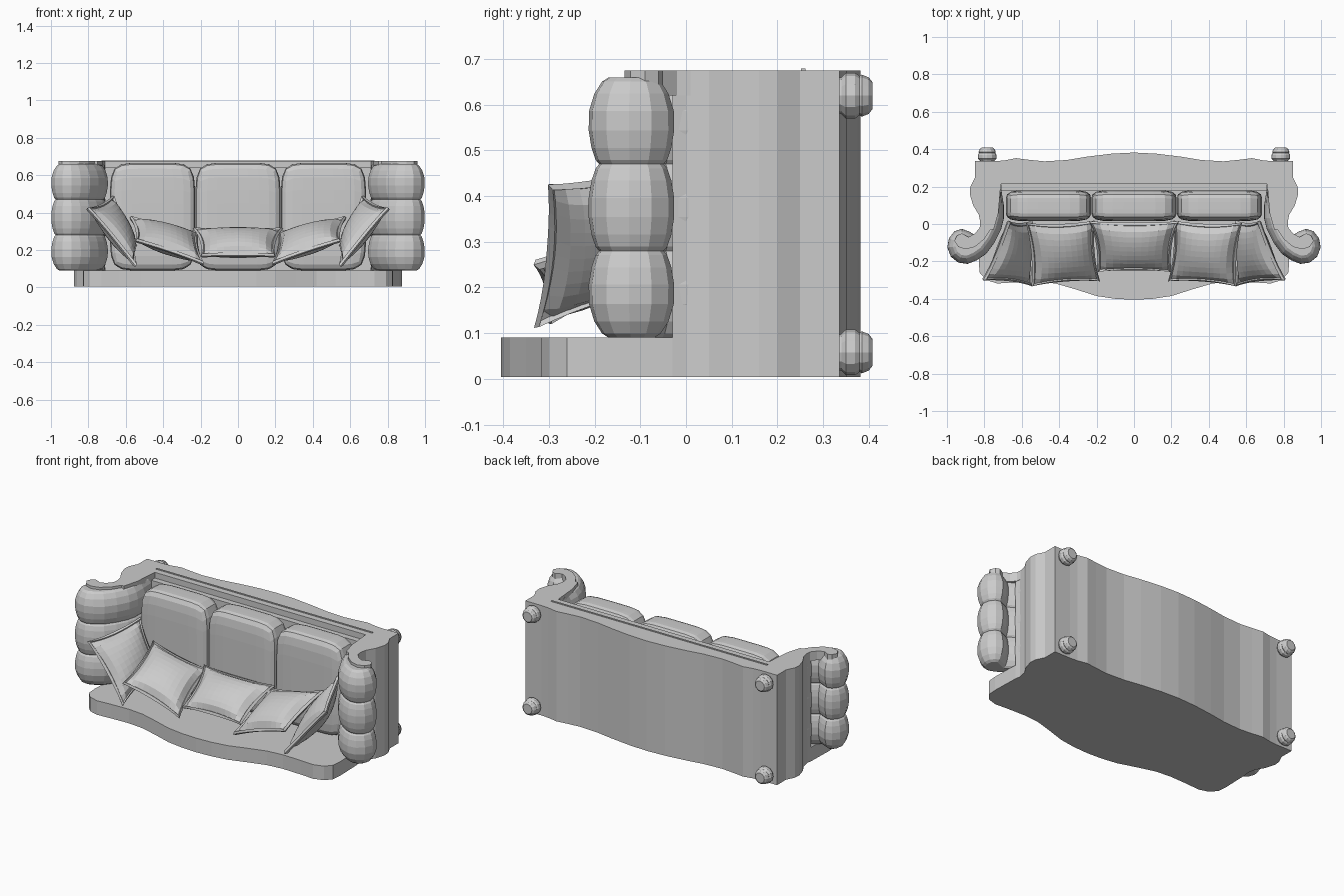
import bpy, bmesh, math
from mathutils import Vector

if "Cube" in bpy.data.objects:
    bpy.data.objects.remove(bpy.data.objects["Cube"])


def finish(name, bm, mirror=False):
    bmesh.ops.recalc_face_normals(bm, faces=bm.faces)
    me = bpy.data.meshes.new(name)
    bm.to_mesh(me)
    bm.free()
    ob = bpy.data.objects.new(name, me)
    bpy.context.collection.objects.link(ob)
    if mirror:
        m = ob.modifiers.new("Mirror", 'MIRROR')
        m.use_mirror_merge = False
    return ob


def loft(name, rings, mirror=False):
    """Skin a stack of closed rings and cap both ends."""
    bm = bmesh.new()
    vs = [[bm.verts.new(p) for p in r] for r in rings]
    n = len(rings[0])
    for a, b in zip(vs, vs[1:]):
        for i in range(n):
            bm.faces.new((a[i], a[(i + 1) % n], b[(i + 1) % n], b[i]))
    bm.faces.new(vs[0])
    bm.faces.new(vs[-1])
    return finish(name, bm, mirror)


def slab(name, pts, z0, z1, mirror=False):
    return loft(name, [[(x, y, z) for x, y in pts] for z in (z0, z1)], mirror)


def both(pts):
    """Complete a half outline by reflecting it across x = 0."""
    return pts + [(-x, y) for x, y in reversed(pts) if x > 0]


def inset(pts, d):
    """Move an outline inward by d along its point normals."""
    area = sum(a[0] * b[1] - b[0] * a[1] for a, b in zip(pts, pts[1:] + pts[:1]))
    s = 1 if area > 0 else -1
    out = []
    for i, p in enumerate(pts):
        a, b = pts[i - 1], pts[(i + 1) % len(pts)]
        t = Vector((b[0] - a[0], b[1] - a[1])).normalized()
        out.append((p[0] - t.y * d * s, p[1] + t.x * d * s))
    return out


# wavy outlines
rail = [(0, .382), (.12, .376), (.25, .36), (.36, .342), (.48, .335), (.56, .343),
        (.63, .352), (.69, .34), (.74, .336), (.85, .336)]
side = [(.85, .25), (.875, .2), (.878, .16), (.86, .1), (.83, .05), (.82, 0), (.825, -.03)]
front = [(.83, -.2), (.825, -.26), (.79, -.3), (.73, -.318), (.64, -.312), (.52, -.308),
         (.42, -.318), (.31, -.35), (.2, -.385), (.1, -.4), (0, -.405)]

# wavy back panel and base-and-side frame
slab("back_panel", both(rail + side + front), .004, .09)
slab("base_frame", both(rail + side + [(.75, -.03), (.725, .06), (.712, .215), (0, .215)]), .006, .675)
slab("rail_ledge", both([(0, .22), (.712, .22), (.712, .18), (0, .18)]), .05, .64)
slab("rail_trim", both([(0, .262), (.73, .262), (.73, .252), (0, .252)]), .66, .679)

# rolled arms with three padded bulges
arm = [(.84, .12), (.71, .19), (.695, .1), (.695, .03), (.71, -.03), (.745, -.1), (.79, -.16),
       (.84, -.195), (.89, -.214), (.94, -.207), (.98, -.175), (.999, -.125), (.99, -.075),
       (.96, -.038), (.92, -.025), (.88, -.04), (.855, -.055), (.825, -.035), (.82, .03)]
rings = []
for k in range(3):
    for j in range(8):
        if k and not j:
            continue
        t = j / 7
        tt = (1 - math.cos(math.pi * t)) / 2
        pinch = 1 - math.sin(math.pi * tt) ** .6
        end = (k == 0 and t < .5) or (k == 2 and t > .5)
        d = pinch * (.045 if end else .024)
        rings.append([(x, y, .09 + .19 * (k + tt)) for x, y in inset(arm, d)])
loft("padded_arm", rings, True)

# scrolled trim on the arm fronts
slab("arm_scroll", [(.78, .22), (.72, .2), (.735, .05), (.76, -.02), (.8, -.08), (.85, -.122),
                    (.9, -.135), (.94, -.122), (.96, -.09), (.945, -.06), (.92, -.05),
                    (.885, -.07), (.85, -.05), (.825, -.02), (.82, .03), (.86, .11)],
     .62, .675, True)

# turned feet
foot = [(.32, .036), (.34, .04), (.35, .05), (.37, .05), (.38, .043), (.385, .046),
        (.4, .04), (.408, .03)]
for label, z in (("front", .62), ("rear", .058)):
    loft(label + "_foot", [[(.785 + r * math.cos(i * math.pi / 6), y, z + r * math.sin(i * math.pi / 6))
                            for i in range(12)] for y, r in foot], True)

# three seat cushions
for i in range(3):
    bm = bmesh.new()
    bmesh.ops.create_cube(bm, size=2)
    bmesh.ops.subdivide_edges(bm, edges=bm.edges[:], cuts=7, use_grid_fill=True)
    for v in bm.verts:
        c = v.co
        s = sum(abs(q) ** 6 for q in c) ** (1 / 6)
        v.co = Vector(((i - 1) * .457 + c.x / s * .228, .098 + c.y / s * .083, .378 + c.z / s * .288))
    finish("seat_cushion_%d" % (i + 1), bm)


def pillow(name, corners, thick, mirror):
    """Pinched pillow stretched between four corners, with piped edges."""
    a, b, c, d = map(Vector, corners)
    nrm = (b - a + c - d).cross(d - a + c - b).normalized()
    mid = (a + b + c + d) / 4
    N = 10

    def at(i, j, sgn):
        u, v = i / N * 2 - 1, j / N * 2 - 1
        uu = u * (1 - .1 * (1 - v * v))
        vv = v * (1 - .1 * (1 - u * u))
        s, t = (uu + 1) / 2, (vv + 1) / 2
        p = (a * (1 - s) + b * s) * (1 - t) + (d * (1 - s) + c * s) * t
        return p + nrm * sgn * thick * ((1 - u * u) * (1 - v * v)) ** .5

    bm = bmesh.new()
    for sgn in (-1, 1):
        g = [[bm.verts.new(at(i, j, sgn)) for j in range(N + 1)] for i in range(N + 1)]
        for i in range(N):
            for j in range(N):
                bm.faces.new((g[i][j], g[i + 1][j], g[i + 1][j + 1], g[i][j + 1]))
    bmesh.ops.remove_doubles(bm, verts=bm.verts[:], dist=.0005)
    finish(name, bm, mirror)

    # piping
    edge = [at(i, 0, 0) for i in range(N)] + [at(N, j, 0) for j in range(N)] \
        + [at(N - i, N, 0) for i in range(N)] + [at(0, N - j, 0) for j in range(N)]
    loops = []
    for k, p in enumerate(edge):
        out = (p - mid).normalized() * .012
        loops.append([p + out, p + nrm * .012, p - out, p - nrm * .012])
    bm = bmesh.new()
    vs = [[bm.verts.new(p) for p in l] for l in loops]
    for k in range(len(vs)):
        p, q = vs[k - 1], vs[k]
        for m in range(4):
            bm.faces.new((p[m], p[(m + 1) % 4], q[(m + 1) % 4], q[m]))
    finish(name + "_piping", bm, mirror)


# five throw pillows: lower edge first, then upper edge
pillow("centre_pillow", [(-.23, .01, .31), (.23, .01, .31), (.19, -.25, .17), (-.19, -.25, .17)], .06, False)
pillow("middle_pillow", [(.22, .01, .29), (.57, 0, .37), (.54, -.325, .25), (.19, -.3, .13)], .065, True)
pillow("outer_pillow", [(.55, .01, .22), (.67, .01, .48), (.8, -.295, .42), (.55, -.325, .12)], .06, True)
